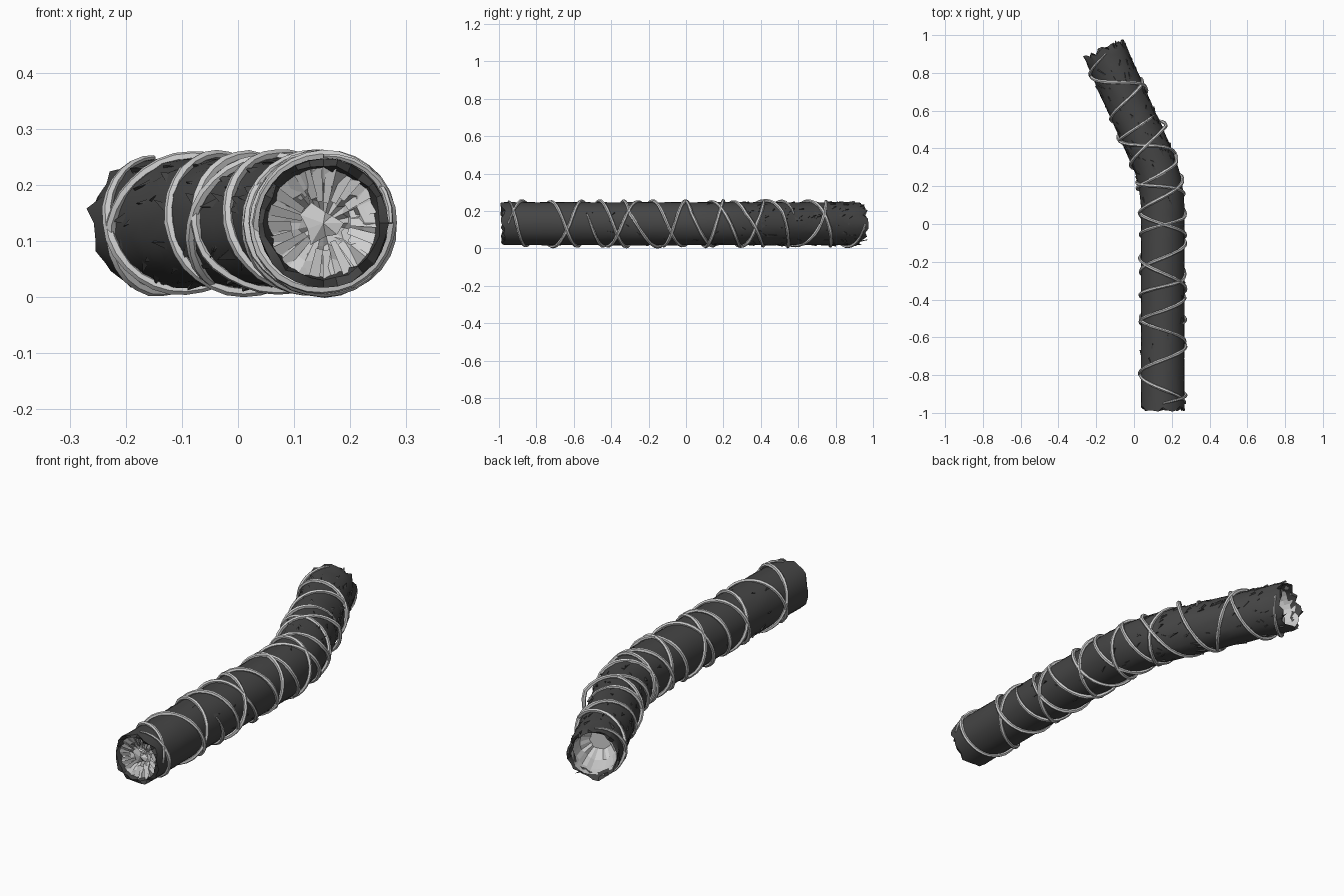
import bpy, bmesh, math, random
from mathutils import Vector

random.seed(4)
cube = bpy.data.objects.get("Cube")
if cube:
    bpy.data.objects.remove(cube)

R, LENGTH, SIDES, STEP = 0.115, 1.965, 28, 0.005


def material(name, value):
    m = bpy.data.materials.new(name)
    m.use_nodes = True
    color = (value, value, value, 1)
    m.diffuse_color = color
    m.node_tree.nodes["Principled BSDF"].inputs["Base Color"].default_value = color
    return m


bark = material("dark bark", 0.06)
wood = material("pale wood", 0.62)
vine_mat = material("vine grey", 0.6)

# Centre line: straight, then a gentle bend, then straight again
centers, angles = [], []
p = Vector((0.152, -0.98, 0.132))
for i in range(420):
    k = min(max((i * STEP - 1.0) / 0.4, 0), 1)
    a = 0.42 * k * k * (3 - 2 * k)
    centers.append(p.copy())
    angles.append(a)
    p += Vector((-math.sin(a), math.cos(a), 0)) * STEP


def on_log(s, phi, r):
    """Point at length s, turn phi (0 = left, quarter turn = top), distance r."""
    i = min(max(int(s / STEP), 0), len(centers) - 1)
    a = angles[i]
    tangent = Vector((-math.sin(a), math.cos(a), 0))
    side = Vector((math.cos(a), math.sin(a), 0))
    return (centers[i] + tangent * (s - i * STEP)
            + side * (r * math.cos(phi)) + Vector((0, 0, r * math.sin(phi))))


def finish(bm, name, mat, smooth=None):
    mesh = bpy.data.meshes.new(name)
    bmesh.ops.recalc_face_normals(bm, faces=bm.faces)
    bm.to_mesh(mesh)
    bm.free()
    mesh.materials.append(mat)
    ob = bpy.data.objects.new(name, mesh)
    bpy.context.collection.objects.link(ob)
    if smooth:
        bpy.ops.object.select_all(action="DESELECT")
        ob.select_set(True)
        bpy.context.view_layer.objects.active = ob
        bpy.ops.object.shade_smooth_by_angle(angle=math.radians(smooth))
    return ob


def skin(bm, rings):
    for a, b in zip(rings, rings[1:]):
        for j in range(SIDES):
            n = (j + 1) % SIDES
            bm.faces.new((a[j], a[n], b[n], b[j]))


def ring(bm, s, r, s_jitter=0.0, r_jitter=0.0):
    return [bm.verts.new(on_log(s + random.uniform(-1, 1) * s_jitter,
                                2 * math.pi * j / SIDES,
                                r + random.uniform(-1, 1) * r_jitter))
            for j in range(SIDES)]


# Bark shell with torn rims folding into both ends
bm = bmesh.new()
rings = [ring(bm, 0.03, R - 0.02, 0.008, 0.006),
         ring(bm, 0.002, R - 0.012, 0.014, 0.005),
         ring(bm, 0.0, R, 0.014, 0.002)]
count = 44
for i in range(1, count):
    s = LENGTH * i / count
    rough = 0.001 if s < 1.25 else 0.0035
    rings.append(ring(bm, s, R, 0.004, rough))
rings += [ring(bm, LENGTH, R - 0.002, 0.022, 0.005),
          ring(bm, LENGTH - 0.005, R - 0.012, 0.018, 0.004),
          ring(bm, LENGTH - 0.04, R - 0.018, 0.008, 0.003)]
skin(bm, rings)
finish(bm, "bark_shell", bark, 30)

# Lifted bark flakes, mostly past the bend
bm = bmesh.new()
for i in range(150):
    s = random.uniform(1.2, LENGTH - 0.05) if i < 125 else random.uniform(0.1, 1.2)
    phi = random.uniform(0, 2 * math.pi)
    length, width = random.uniform(0.03, 0.08), random.uniform(0.06, 0.16)
    skew = random.uniform(-0.15, 0.35)
    base = [bm.verts.new(on_log(s, phi + w, R - 0.004)) for w in (-width, width)]
    low = bm.verts.new(on_log(s + length, phi + skew, R - 0.003))
    tip = bm.verts.new(on_log(s + length * 0.9, phi + skew,
                              R + random.uniform(0.003, 0.009)))
    bm.faces.new((base[0], base[1], tip))
    bm.faces.new((base[1], low, tip))
    bm.faces.new((low, base[0], tip))
finish(bm, "bark_flakes", bark)

# Splintered wood in the front end, sloping inward to the heart
bm = bmesh.new()
rings = [ring(bm, 0.02, R - 0.017, 0.006, 0.003),
         ring(bm, 0.035, 0.07, 0.016, 0.008),
         ring(bm, 0.06, 0.04, 0.018, 0.008)]
skin(bm, rings)
heart = bm.verts.new(on_log(0.08, 0, 0))
for j in range(SIDES):
    bm.faces.new((rings[-1][j], rings[-1][(j + 1) % SIDES], heart))
finish(bm, "front_wood", wood)

# Loose splinters pointing across the front end
bm = bmesh.new()
for i in range(22):
    phi = 2 * math.pi * i / 22 + random.uniform(-0.1, 0.1)
    inner = random.uniform(0.035, 0.06)
    a = bm.verts.new(on_log(0.014, phi - 0.1, R - 0.016))
    b = bm.verts.new(on_log(0.022, phi + 0.1, R - 0.016))
    c = bm.verts.new(on_log(0.04, phi + 0.15, inner))
    d = bm.verts.new(on_log(0.034, phi - 0.12, inner))
    bm.faces.new((a, b, c, d))
heart_top = [bm.verts.new(on_log(0.03 + random.uniform(0, 0.015), 2 * math.pi * j / 9,
                                 random.uniform(0.02, 0.045))) for j in range(9)]
peak = bm.verts.new(on_log(0.028, 0, 0))
for j in range(9):
    bm.faces.new((heart_top[j], heart_top[(j + 1) % 9], peak))
finish(bm, "front_splinters", wood)

# Pale hollow in the back end
bm = bmesh.new()
rings = [ring(bm, LENGTH - 0.012, R - 0.014, 0.012, 0.002),
         ring(bm, LENGTH - 0.06, R - 0.019, 0.006, 0.003),
         ring(bm, LENGTH - 0.12, 0.08, 0.008, 0.004),
         ring(bm, LENGTH - 0.16, 0.045, 0.008, 0.004)]
skin(bm, rings)
bm.faces.new(rings[-1])
finish(bm, "back_hollow", wood)


# Vines: each key is the length at a half turn; direction sets the handedness
def vine(name, start, direction, keys, loose_at=None):
    pts, per = [], 14
    n = len(keys)
    for i in range((n - 1) * per + 1):
        k, t = min(i // per, n - 2), i / per
        f = t - k
        s = keys[k] * (1 - f) + keys[k + 1] * f
        r = R + 0.005 + 0.003 * math.sin(t * 5.3)
        if loose_at is not None:
            r += 0.03 * max(0, 1 - abs(s - loose_at) / 0.05)
        pts.append(on_log(s, math.pi * (start + direction * t), r))
    curve = bpy.data.curves.new(name, "CURVE")
    curve.dimensions = "3D"
    curve.bevel_depth = 0.0095
    curve.bevel_resolution = 1
    curve.use_fill_caps = True
    spline = curve.splines.new("POLY")
    spline.points.add(len(pts) - 1)
    for i, (point, co) in enumerate(zip(spline.points, pts)):
        point.co = (*co, 1)
        point.radius = min(1, 0.45 + 0.1 * min(i, len(pts) - 1 - i)) * random.uniform(0.85, 1.1)
    helper = bpy.data.objects.new(name + "_path", curve)
    bpy.context.collection.objects.link(helper)
    bpy.context.view_layer.update()
    mesh = bpy.data.meshes.new_from_object(
        helper.evaluated_get(bpy.context.evaluated_depsgraph_get()))
    bpy.data.objects.remove(helper)
    bm = bmesh.new()
    bm.from_mesh(mesh)
    bpy.data.meshes.remove(mesh)
    finish(bm, name, vine_mat, 40)


vine("long_vine", 0.5, -1,
     [0.03, 0.12, 0.26, 0.40, 0.52, 0.66, 0.80, 0.96, 1.12, 1.27, 1.41, 1.55,
      1.67, 1.80, 1.94], loose_at=1.46)
vine("crossing_vine", 0, 1,
     [0.03, 0.18, 0.36, 0.48, 0.64, 0.80, 0.92, 1.04, 1.13, 1.23, 1.32, 1.50,
      1.69, 1.86, 1.95])
vine("short_vine", 0.15, -1,
     [0.45, 0.59, 0.68, 0.91, 1.01, 1.18, 1.27, 1.48, 1.54])
